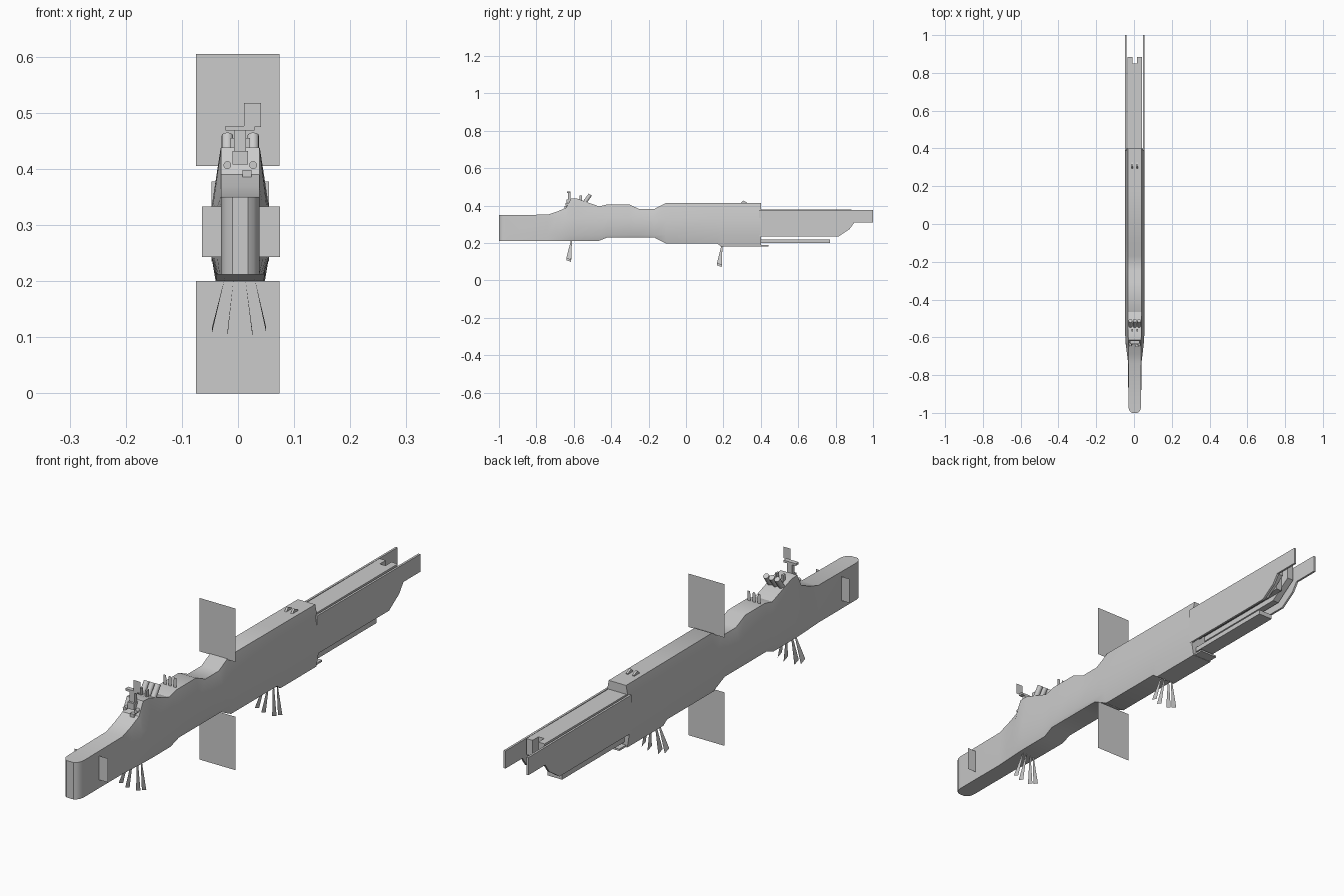
import bpy, bmesh
from mathutils import Vector

if "Cube" in bpy.data.objects:
    bpy.data.objects.remove(bpy.data.objects["Cube"])

CX = 0.004  # hull centreline


def make(name, verts, faces, smooth=False):
    me = bpy.data.meshes.new(name)
    me.from_pydata(verts, [], faces)
    bm = bmesh.new()
    bm.from_mesh(me)
    bmesh.ops.recalc_face_normals(bm, faces=bm.faces)
    bm.to_mesh(me)
    bm.free()
    ob = bpy.data.objects.new(name, me)
    bpy.context.collection.objects.link(ob)
    if smooth:
        bpy.ops.object.select_all(action='DESELECT')
        ob.select_set(True)
        bpy.context.view_layer.objects.active = ob
        bpy.ops.object.shade_smooth_by_angle(angle=0.5)
    return ob


def loft(name, rings, smooth=False):
    n = len(rings[0])
    verts = [p for r in rings for p in r]
    faces = [(i * n + j, i * n + (j + 1) % n, (i + 1) * n + (j + 1) % n, (i + 1) * n + j)
             for i in range(len(rings) - 1) for j in range(n)]
    faces += [tuple(range(n)), tuple(range(len(verts) - n, len(verts)))]
    return make(name, verts, faces, smooth)


def side_slab(name, profile, x0, x1):
    # (y, z) outline extruded along x
    return loft(name, [[(x, y, z) for y, z in profile] for x in (x0, x1)])


def box(name, x0, x1, y0, y1, z0, z1):
    return side_slab(name, [(y0, z0), (y1, z0), (y1, z1), (y0, z1)], x0, x1)


def panel(name, x0, x1, y, z0, z1):
    return make(name, [(x0, y, z0), (x1, y, z0), (x1, y, z1), (x0, y, z1)], [(0, 1, 2, 3)])


def tube(name, a, b, r):
    a, b = Vector(a), Vector(b)
    bpy.ops.mesh.primitive_cylinder_add(vertices=12, radius=r, depth=(b - a).length, location=(a + b) / 2)
    ob = bpy.context.object
    ob.name = name
    ob.rotation_euler = (b - a).to_track_quat('Z', 'Y').to_euler()
    bpy.ops.object.shade_smooth_by_angle(angle=0.6)


# Main hull: y, top z, bottom z, top / middle / bottom half widths
sections = [
    (-1.0, .350, .212, .014, .014, .014), (-.993, .350, .212, .024, .024, .024),
    (-.982, .350, .212, .031, .031, .031), (-.965, .350, .212, .034, .034, .034),
    (-.738, .352, .212, .034, .035, .034), (-.69, .368, .212, .034, .041, .037),
    (-.64, .390, .212, .034, .047, .040), (-.615, .438, .212, .034, .049, .041),
    (-.58, .437, .212, .035, .051, .042), (-.465, .396, .212, .036, .051, .042),
    (-.42, .407, .230, .036, .051, .045), (-.305, .407, .230, .036, .051, .045),
    (-.25, .382, .230, .036, .051, .045), (-.17, .382, .230, .036, .051, .045),
    (-.107, .415, .198, .036, .051, .042), (.166, .414, .198, .036, .051, .042),
    (.187, .414, .182, .036, .051, .041), (.4, .413, .182, .036, .051, .041)]
rings = []
for y, zt, zb, ht, hm, hb in sections:
    right = [(hb, zb), (hm, .243), (hm, .333), (ht, zt)]
    rings.append([(CX + x, y, z) for x, z in right] + [(CX - x, y, z) for x, z in reversed(right)])
loft("hull", rings, True)

# Stern: two long side plates, the flight deck between them and a lower slab
plate = [(.39, .378), (1.0, .376), (1.0, .31), (.9, .31), (.875, .275), (.815, .235), (.39, .235)]
for s, n in ((1, "right"), (-1, "left")):
    side_slab("stern_plate_" + n, plate, CX + s * .043, CX + s * .051)
    # deck halves leave a notch at the aft end
    side_slab("stern_deck_" + n, [(.39, .38), (.885, .38), (.885, .32), (.80, .26), (.39, .26)],
              CX + s * .012, CX + s * .038)
box("stern_deck_centre", CX - .012, CX + .012, .39, .85, .28, .38)
box("lower_stern_slab", CX - .03, CX + .03, .39, .77, .2, .218)
box("lower_stern_lip", CX - .036, CX + .036, .39, .44, .183, .19)

# Large thin panels above, below and beside the hull
panel("top_panel", -.075, .074, -.12, .405, .605)
panel("bottom_panel", -.075, .074, -.12, 0, .2)
panel("right_panel", .034, .075, -.876, .243, .333)
panel("left_panel", -.064, -.03, -.876, .243, .333)

# Fans of wedge fins under the hull
for name, y, z in (("front", -.61, .212), ("rear", .195, .185)):
    for x0, x1, drop in ((-.022, -.046, .100), (-.007, -.019, .110), (.012, .026, .110), (.028, .050, .100)):
        make(name + "_keel_fin",
             [(x0, y - .006, z), (x0, y, z), (x1, y - .004, z - drop - .003), (x1, y - .03, z - drop + .007)],
             [(0, 1, 2, 3)])

# Tilted exhaust tubes behind the bridge
for x in (-.023, 0, .023):
    tube("exhaust_tube", (CX + x, -.55, .405), (CX + x, -.512, .459), .0105)

# Bridge details: lamps, tower boxes, mast with crossbar and square plate
for s in (-1, 1):
    tube("bridge_lamp", (CX + s * .023, -.645, .407), (CX + s * .023, -.61, .407), .007)
    box("bridge_fin", CX + s * .013 - .004, CX + s * .013 + .004, -.57, -.555, .425, .455)
    side_slab("aft_deck_fin", [(.29, .41), (.325, .41), (.325, .417), (.305, .427)],
              CX + s * .013 - .004, CX + s * .013 + .004)
box("bridge_block", -.010, .018, -.64, -.61, .408, .432)
box("bridge_step", .008, .024, -.65, -.63, .375, .398)
box("mast_post", -.007, .014, -.632, -.618, .425, .472)
box("mast_crossbar", -.022, .029, -.635, -.618, .469, .477)
panel("mast_plate", .011, .041, -.635, .475, .518)

# Row of small antennas on the mid deck
for x in (-.021, 0, .021):
    make("deck_antenna", [(CX + x - .007, -.408, .405), (CX + x + .007, -.408, .405),
                          (CX + x + .005, -.408, .443), (CX + x - .005, -.408, .443)], [(0, 1, 2, 3)])
